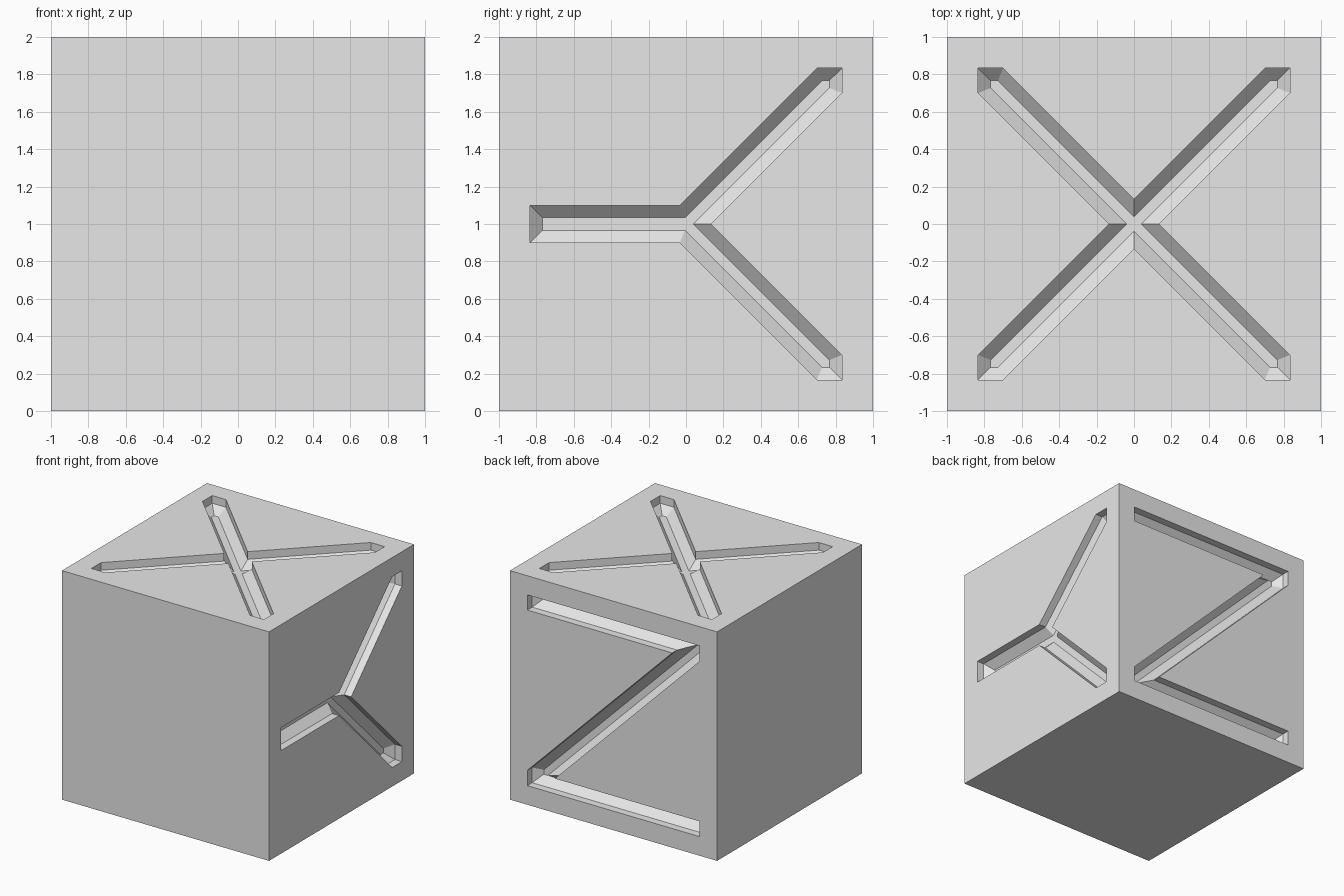
import bpy
import bmesh
from mathutils import Vector, Matrix

if "Cube" in bpy.data.objects:
    bpy.data.objects.remove(bpy.data.objects["Cube"], do_unlink=True)

E = 0.833        # reach of every groove
W = 0.133        # width of a groove along the face axes
T = E - W
STEP = 0.067     # depth of the upright wall
SLOPE = 0.066    # inset of the sloping wall
X, Y, Z = Vector((1, 0, 0)), Vector((0, 1, 0)), Vector((0, 0, 1))


def inset(outline, d):
    """Move every edge of a counter-clockwise outline inward by d."""
    result = []
    for i, p in enumerate(outline):
        a = (p - outline[i - 1]).normalized()
        b = (outline[(i + 1) % len(outline)] - p).normalized()
        na, nb = Vector((-a.y, a.x)), Vector((-b.y, b.x))
        result.append(p + (na + nb) * d / (1 + na.dot(nb)))
    return result


def mirrored(points):
    """Close an upper half outline with its reflection below."""
    lower = [(u, -v) for u, v in reversed(points) if v]
    return [Vector(p) for p in points + lower]


# Groove outlines, counter-clockwise
arm = [Vector(p) for p in ((W, 0), (E, T), (E, E), (T, E))]
cross_groove = [Matrix(((c, -s), (s, c))) @ p
                for c, s in ((1, 0), (0, 1), (-1, 0), (0, -1)) for p in arm]

fork_groove = mirrored([(W, 0), (E, T), (E, E), (T, E), (0.1 - W, 0.1), (-E, 0.1)])

half_zigzag = [Vector(p) for p in ((-E, E), (-E, T), (T - W, T), (-E, -T), (-E, -E))]
zigzag_groove = half_zigzag + [-p for p in half_zigzag]


def add_side(bm, u, v, groove=None):
    """Add one side of the block, with a stepped groove sunk into it."""
    n = u.cross(v)

    def ring(points, depth=0.0):
        return [bm.verts.new(u * p[0] + v * p[1] + n * (1 - depth) + Z) for p in points]

    def loop_edges(verts):
        return [bm.edges.new((verts[i - 1], verts[i])) for i in range(len(verts))]

    rim = ring(((-1, -1), (1, -1), (1, 1), (-1, 1)))
    if groove is None:
        bm.faces.new(rim)
        return
    rings = [ring(groove), ring(groove, STEP), ring(inset(groove, SLOPE), STEP + SLOPE)]
    bmesh.ops.triangle_fill(bm, use_beauty=True, normal=n,
                            edges=loop_edges(rim) + loop_edges(rings[0]))
    for top, low in zip(rings, rings[1:]):
        for i in range(len(top)):
            bm.faces.new((top[i - 1], top[i], low[i], low[i - 1]))
    bm.faces.new(rings[-1])


bm = bmesh.new()
add_side(bm, X, Y, cross_groove)      # top
add_side(bm, Y, Z, fork_groove)       # +x side
add_side(bm, -X, Z, zigzag_groove)    # back
add_side(bm, X, Z)                    # front
add_side(bm, -Y, Z)                   # -x side
add_side(bm, X, -Y)                   # underside
bmesh.ops.remove_doubles(bm, verts=bm.verts[:], dist=0.0001)
bmesh.ops.recalc_face_normals(bm, faces=bm.faces[:])

mesh = bpy.data.meshes.new("grooved_block")
bm.to_mesh(mesh)
bm.free()
block = bpy.data.objects.new("grooved_block", mesh)
bpy.context.collection.objects.link(block)

# Plain grey finish
grey = bpy.data.materials.new("light_grey")
grey.use_nodes = True
grey.diffuse_color = (0.8, 0.8, 0.8, 1)
grey.node_tree.nodes["Principled BSDF"].inputs["Base Color"].default_value = grey.diffuse_color
mesh.materials.append(grey)
